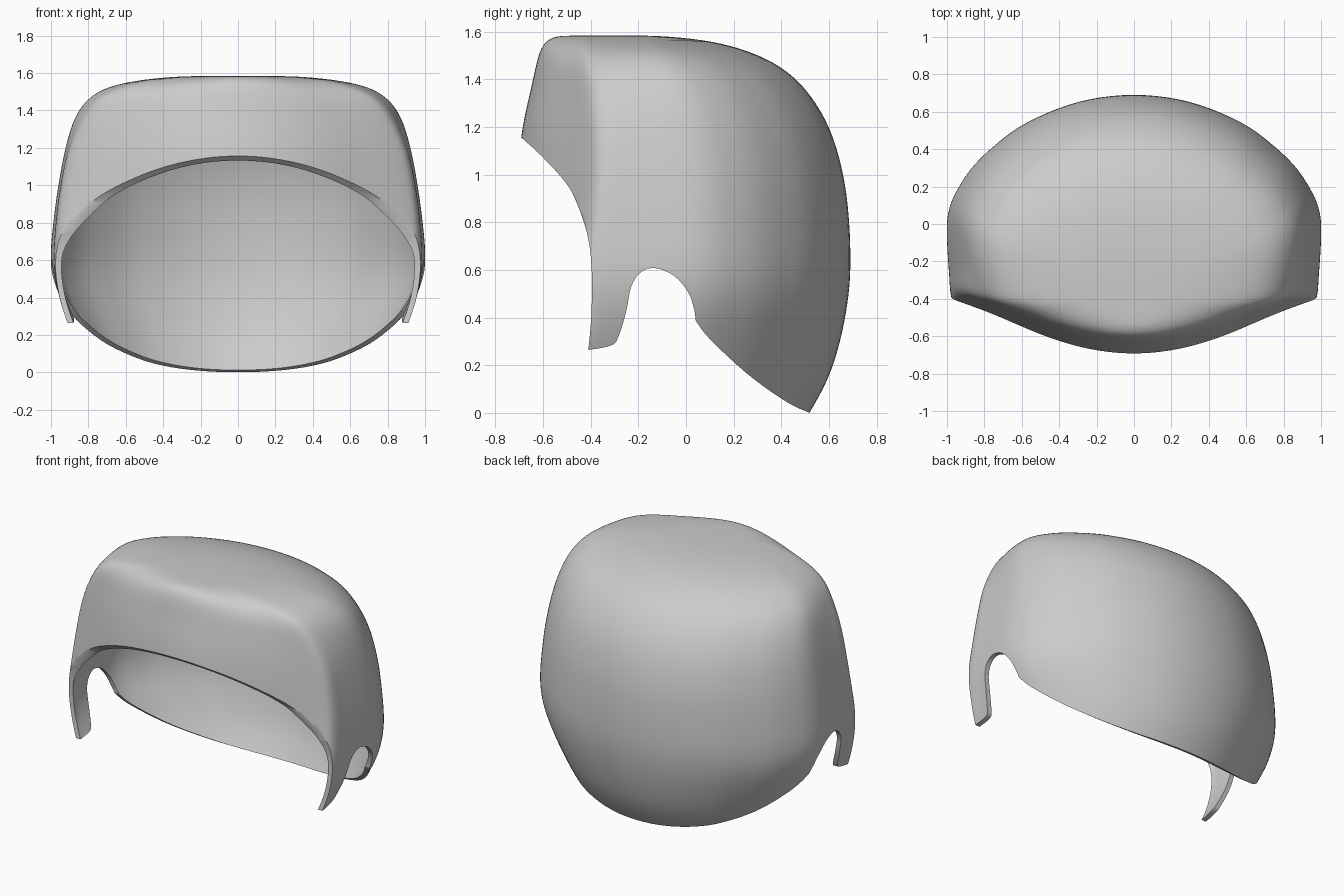
import bpy, bmesh, math

if "Cube" in bpy.data.objects:
    bpy.data.objects.remove(bpy.data.objects["Cube"])


def spline(pts, n, closed=False):
    """Catmull-Rom curve through points of any dimension."""
    out, m = [], len(pts)
    for i in range(m if closed else m - 1):
        if closed:
            p = [pts[(i + k) % m] for k in (-1, 0, 1, 2)]
        else:
            p = [pts[min(max(i + k, 0), m - 1)] for k in (-1, 0, 1, 2)]
        for j in range(n):
            t = j / n
            out.append(tuple(0.5 * (2 * b + (c - a) * t + (2 * a - 5 * b + 4 * c - d) * t * t
                                    + (3 * b - a - 3 * c + d) * t ** 3)
                             for a, b, c, d in zip(*p)))
    if not closed:
        out.append(tuple(pts[-1]))
    return out


def make_object(name, bm):
    bmesh.ops.recalc_face_normals(bm, faces=bm.faces)
    mesh = bpy.data.meshes.new(name)
    bm.to_mesh(mesh)
    bm.free()
    ob = bpy.data.objects.new(name, mesh)
    bpy.context.collection.objects.link(ob)
    return ob


# Horizontal sections: z, front y, corner x, corner y, side x, side y, back y
rows = [
    (-0.12, -.71, .70, -.46, .66, 0, .44),
    (0.00, -.71, .78, -.46, .735, 0, .52),
    (0.15, -.71, .86, -.46, .82, 0, .60),
    (0.30, -.71, .925, -.46, .905, 0, .648),
    (0.45, -.71, .96, -.45, .975, 0, .678),
    (0.60, -.71, .975, -.43, 1.002, 0, .692),
    (0.80, -.71, .965, -.40, .987, 0, .687),
    (1.00, -.71, .94, -.385, .96, 0, .662),
    (1.20, -.687, .895, -.385, .922, -.02, .602),
    (1.36, -.652, .82, -.40, .872, -.06, .502),
    (1.46, -.63, .745, -.41, .80, -.10, .385),
    (1.525, -.61, .63, -.41, .69, -.14, .24),
    (1.565, -.58, .45, -.41, .50, -.19, .07),
    (1.585, -.53, .24, -.40, .27, -.28, -.14),
]
FRONT = [(0, 0), (.25, .08), (.5, .31), (.75, .65), (.93, .91)]
BACK = [(1, 0), (.985, .13), (.95, .25), (.87, .43), (.75, .60),
        (.58, .78), (.3, .945), (0, 1)]


def section(z, yf, xc, yc, w, ys, yb):
    half = [(s * xc, yf + (yc - yf) * k) for s, k in FRONT]
    half += [(xc, yc + .025), (xc + (w - xc) * .5, yc + (ys - yc) * .35),
             (xc + (w - xc) * .9, yc + (ys - yc) * .7)]
    half += [(w * s, ys + (yb - ys) * k) for s, k in BACK]
    loop = half + [(-x, y) for x, y in half[-2:0:-1]]
    return [(x, y, z) for x, y in spline(loop, 5, True)]


# Shell skin
bm = bmesh.new()
loops = [[bm.verts.new(p) for p in section(*r)] for r in spline(rows, 5)]
n = len(loops[0])
for a, b in zip(loops, loops[1:]):
    for i in range(n):
        bm.faces.new((a[i], a[(i + 1) % n], b[(i + 1) % n], b[i]))
top = bm.verts.new((0, -.36, 1.59))
for i in range(n):
    bm.faces.new((loops[-1][i], loops[-1][(i + 1) % n], top))
# Relax the skin so the corners roll softly
inner = [v for v in bm.verts if not v.is_boundary]
for _ in range(5):
    bmesh.ops.smooth_vert(bm, verts=inner, factor=.5, use_axis_x=True,
                          use_axis_y=True, use_axis_z=True)
shell = make_object("hair_shell", bm)

# Side outline: face opening, sideburn, ear notch and nape
face = spline([(-.80, 1.255), (-.69, 1.155), (-.6, 1.072), (-.5, .96), (-.45, .86),
               (-.41, .73), (-.395, .58), (-.398, .4), (-.41, .265)], 4)
burn = spline([(-.409, .264), (-.31, .285), (-.28, .33), (-.25, .43), (-.23, .53), (-.19, .59),
               (-.13, .608), (-.05, .575), (.01, .505), (.035, .43), (.04, .39)], 4)
nape = spline([(.042, .385), (.1, .31), (.25, .17), (.4, .06), (.5, .008), (.56, 0), (.85, 0)], 4)
outline = face + burn + nape + [(.85, 1.8), (-.8, 1.8)]
bm = bmesh.new()
cap = bm.faces.new([bm.verts.new((-1.3, y, z)) for y, z in outline])
ext = bmesh.ops.extrude_face_region(bm, geom=[cap])
bmesh.ops.translate(bm, vec=(2.6, 0, 0),
                    verts=[v for v in ext["geom"] if isinstance(v, bmesh.types.BMVert)])
cutter = make_object("outline_cutter", bm)

# Thicken inward and trim to the outline
solid = shell.modifiers.new("thickness", 'SOLIDIFY')
solid.thickness = .03
solid.offset = -1
trim = shell.modifiers.new("trim", 'BOOLEAN')
trim.operation = 'INTERSECT'
trim.solver = 'EXACT'
trim.object = cutter
bpy.ops.object.select_all(action='DESELECT')
shell.select_set(True)
bpy.context.view_layer.objects.active = shell
for name in ("thickness", "trim"):
    bpy.ops.object.modifier_apply(modifier=name)
bpy.data.objects.remove(cutter)
bpy.ops.object.shade_smooth_by_angle(angle=math.radians(40))
